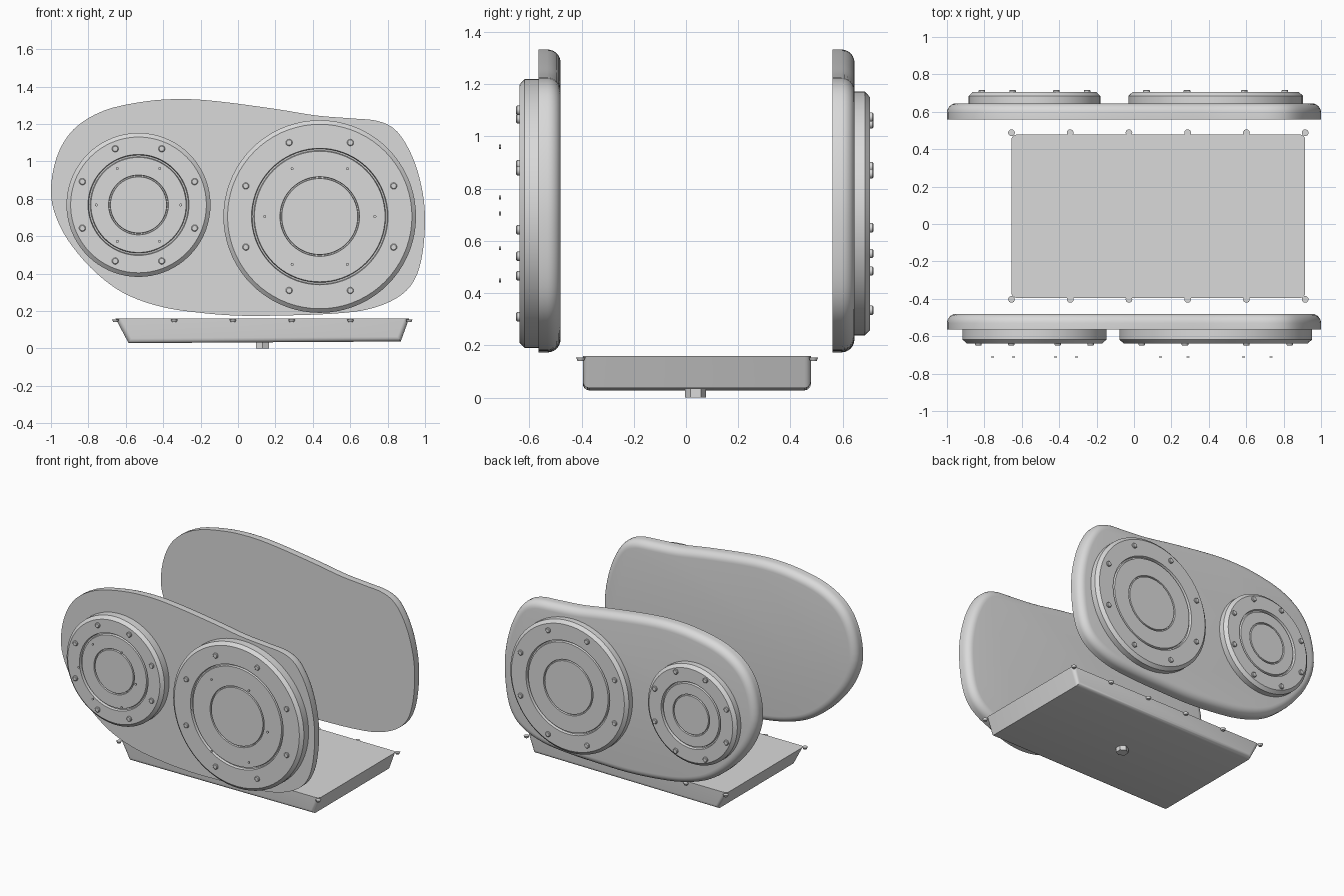
import bpy, bmesh, math
from mathutils import Vector, Matrix

if "Cube" in bpy.data.objects:
    bpy.data.objects.remove(bpy.data.objects["Cube"])

grey = bpy.data.materials.new("plain_grey")
grey.use_nodes = True
grey.diffuse_color = (0.7, 0.7, 0.7, 1)
grey.node_tree.nodes["Principled BSDF"].inputs["Base Color"].default_value = (0.7, 0.7, 0.7, 1)


def finish(name, bm, angle=35):
    bmesh.ops.recalc_face_normals(bm, faces=bm.faces)
    mesh = bpy.data.meshes.new(name)
    bm.to_mesh(mesh)
    bm.free()
    mesh.materials.append(grey)
    obj = bpy.data.objects.new(name, mesh)
    bpy.context.collection.objects.link(obj)
    bpy.ops.object.select_all(action="DESELECT")
    obj.select_set(True)
    bpy.context.view_layer.objects.active = obj
    bpy.ops.object.shade_smooth_by_angle(angle=math.radians(angle))


def skin(bm, loops):
    """Bridge matching closed loops of points and close both ends."""
    rows = [[bm.verts.new(p) for p in loop] for loop in loops]
    n = len(rows[0])
    for a, b in zip(rows, rows[1:]):
        for i in range(n):
            bm.faces.new((a[i], a[(i + 1) % n], b[(i + 1) % n], b[i]))
    bm.faces.new(rows[0])
    bm.faces.new(rows[-1])


def circle(x, y, z, r, n):
    return [Vector((x + r * math.cos(math.tau * i / n), y,
                    z + r * math.sin(math.tau * i / n))) for i in range(n)]


def lathe(bm, x, z, profile, n=72):
    """Turn (radius, y) pairs around an axis along y."""
    skin(bm, [circle(x, y, z, r, n) for r, y in profile])


# Cover outline in x and z, smoothed with a Catmull-Rom curve
outline = [(-1, .82), (-.97, 1.02), (-.88, 1.17), (-.72, 1.27), (-.5, 1.32), (-.3, 1.333),
           (-.1, 1.32), (.2, 1.28), (.42, 1.245), (.6, 1.23), (.75, 1.215), (.85, 1.16),
           (.93, 1.03), (.98, .87), (1, .7), (.985, .5), (.94, .36), (.85, .27), (.7, .21),
           (.5, .185), (.2, .175), (0, .175), (-.2, .19), (-.4, .22), (-.58, .28),
           (-.72, .37), (-.85, .5), (-.95, .65)]


def smooth_loop(points, steps=4):
    pts = [Vector(p) for p in points]
    n, out = len(pts), []
    for i in range(n):
        a, b, c, d = (pts[(i + k) % n] for k in (-1, 0, 1, 2))
        for s in range(steps):
            t = s / steps
            out.append(b + (c - a) * t / 2 + (a * 2 - b * 5 + c * 4 - d) * t * t / 2
                       + (b * 3 - a - c * 3 + d) * t ** 3 / 2)
    return out


def inset(points, d):
    n, out = len(points), []
    for i, p in enumerate(points):
        t = (points[(i + 1) % n] - points[i - 1]).normalized()
        out.append(p + Vector((t.y, -t.x)) * d)
    return out


rim = smooth_loop(outline)
DEPTH, FILLET = .085, .05


# Solid plate with a flat front and a rounded rear edge
def cover(name, y0):
    bm = bmesh.new()
    rows = [[(p.x, y0, p.y) for p in rim]]
    for k in range(7):
        a = math.pi / 2 * k / 6
        y = y0 + DEPTH - FILLET + FILLET * math.sin(a)
        rows.append([(p.x, y, p.y) for p in inset(rim, FILLET * (1 - math.cos(a)))])
    skin(bm, rows)
    finish(name, bm, 40)


cover("front_cover", -.565)
cover("rear_cover", .56)


# Round cap with stepped face, grooves, raised centre and a ring of bolts
def cap(name, x, z, base, out, h, r, groove, boss, bolt_ring):
    def at(height):
        return base + out * height

    bm = bmesh.new()
    lathe(bm, x, z, [(r, at(0)), (r, at(h - .02)), (r - .022, at(h)),
                     (groove, at(h)), (groove - .004, at(h - .018)),
                     (groove - .012, at(h - .018)), (groove - .016, at(h - .004)),
                     (boss, at(h - .004)), (boss - .002, at(h - .016)),
                     (boss - .008, at(h - .016)), (boss - .01, at(h - .004))])
    finish(name, bm)
    bm = bmesh.new()
    for p in circle(0, 0, 0, bolt_ring, 16)[1::2]:
        lathe(bm, x + p.x, z + p.z, [(.018, at(h - .01)), (.018, at(h + .008)),
                                     (.014, at(h + .012))], 12)
    finish(name + "_bolts", bm)


SMALL, LARGE = (-.532, .767), (.437, .705)
cap("front_small_cap", *SMALL, -.565, -1, .073, .385, .27, .16, .325)
cap("front_large_cap", *LARGE, -.565, -1, .073, .515, .365, .213, .428)
cap("rear_small_cap", *SMALL, .645, 1, .06, .352, .235, .145, .305)
cap("rear_large_cap", *LARGE, .645, 1, .06, .467, .33, .195, .4)

# Small pins standing off the front caps
bm = bmesh.new()
for (x, z), r in ((SMALL, .225), (LARGE, .295)):
    for p in circle(x, 0, z, r, 6):
        lathe(bm, p.x, p.z, [(.008, -.708), (.008, -.715)], 10)
finish("front_pins", bm)

# Tray with sloped ends and rounded lower edges
bm = bmesh.new()
corners = [(-.655, -.395), (.915, -.395), (.915, .478), (-.655, .478)]
top = [Vector((x, y, .16)) for x, y in corners]
low = [Vector((-.585 if x < 0 else .87, y, .028 if x < 0 else .037)) for x, y in corners]
skin(bm, [top, low])
sides = [e for e in bm.edges if abs(e.verts[0].co.z - e.verts[1].co.z) > .05]
long_low = [e for e in bm.edges if max(v.co.z for v in e.verts) < .1
            and abs(e.verts[0].co.x - e.verts[1].co.x) > 1]
bmesh.ops.bevel(bm, geom=sides + long_low, offset=.025, segments=4, profile=.5, affect="EDGES")
finish("tray", bm)

# Screws along both long edges of the tray
bm = bmesh.new()
for i in range(6):
    for y in (-.403, .488):
        spot = Matrix.Translation((-.655 + .314 * i, y, .147))
        bmesh.ops.create_cone(bm, cap_ends=True, segments=16, radius1=.012, radius2=.018,
                              depth=.014, matrix=spot)
finish("tray_screws", bm)

# Hexagonal drain plug
bm = bmesh.new()
bmesh.ops.create_cone(bm, cap_ends=True, segments=6, radius1=.04, radius2=.04, depth=.04,
                      matrix=Matrix.Translation((.13, .037, .02)))
finish("drain_plug", bm, 20)
